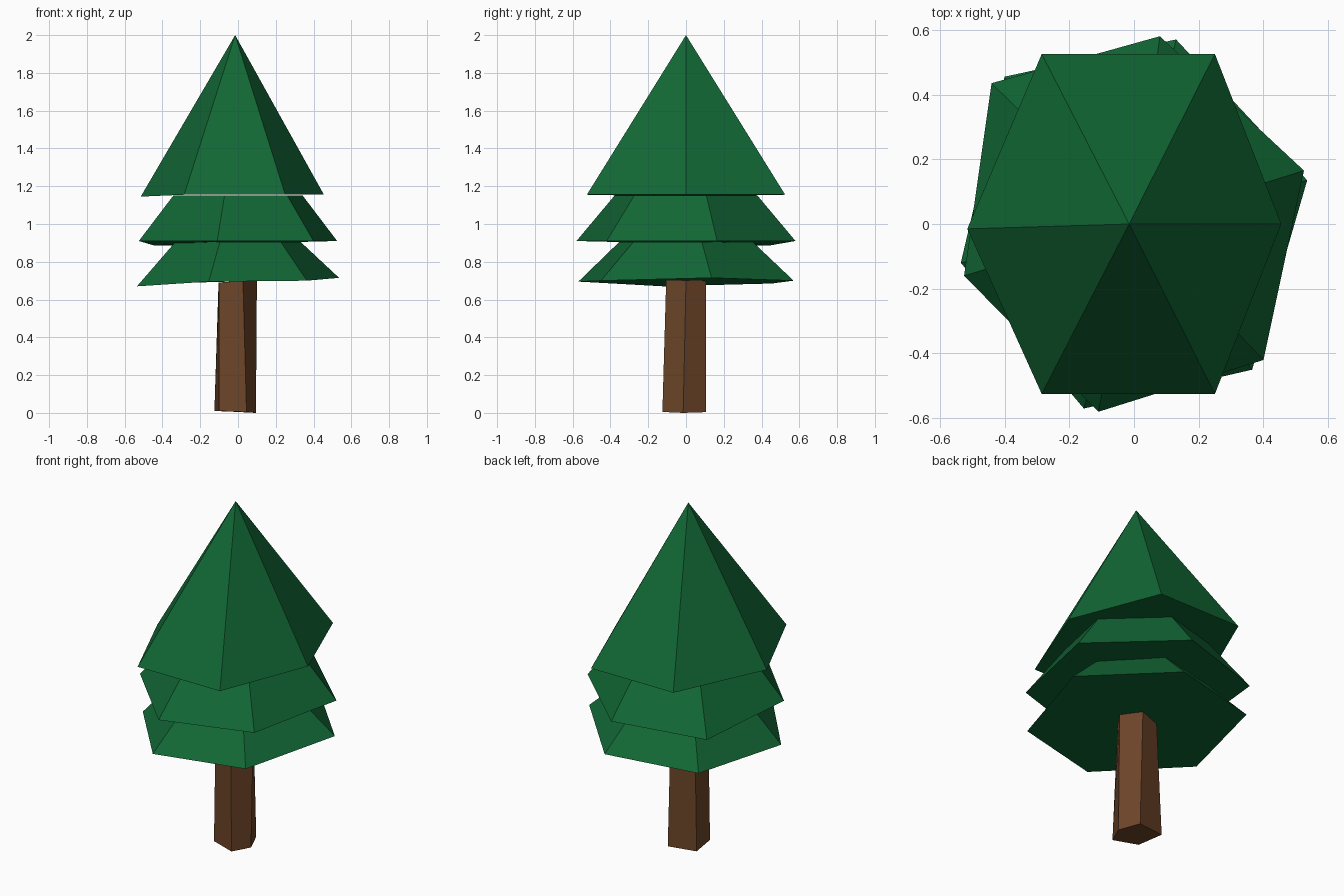
import bpy
import bmesh

if "Cube" in bpy.data.objects:
    bpy.data.objects.remove(bpy.data.objects["Cube"])


def material(name, rgb):
    m = bpy.data.materials.new(name)
    m.diffuse_color = (*rgb, 1.0)
    m.use_nodes = True
    m.node_tree.nodes["Principled BSDF"].inputs["Base Color"].default_value = m.diffuse_color
    return m


def loft(name, rings, mat, apex=None):
    """Flat-faced closed solid through equal-sized rings, bottom to top."""
    bm = bmesh.new()
    loops = [[bm.verts.new(p) for p in ring] for ring in rings]
    n = len(loops[0])
    for low, high in zip(loops, loops[1:]):
        for i in range(n):
            j = (i + 1) % n
            bm.faces.new((low[i], low[j], high[j], high[i]))
    bm.faces.new(loops[0][::-1])
    if apex:
        tip = bm.verts.new(apex)
        for i in range(n):
            bm.faces.new((loops[-1][i], loops[-1][(i + 1) % n], tip))
    else:
        bm.faces.new(loops[-1])
    bmesh.ops.recalc_face_normals(bm, faces=bm.faces)
    mesh = bpy.data.meshes.new(name)
    bm.to_mesh(mesh)
    bm.free()
    mesh.materials.append(mat)
    ob = bpy.data.objects.new(name, mesh)
    bpy.context.collection.objects.link(ob)
    return ob


def neck(ring, scale, z):
    """Narrowed copy of a tier's rim, where it meets the tier above."""
    return [(x * scale, y * scale, z) for x, y, _ in ring]


green = material("pine green", (0.0056, 0.135, 0.035))
brown = material("bark brown", (0.150, 0.059, 0.021))

# Hand-cut irregular rims of the three branch tiers, counter-clockwise
low_rim = [(0.535, 0.135, 0.715), (0.13, 0.57, 0.70), (-0.40, 0.455, 0.685),
           (-0.535, -0.12, 0.67), (-0.155, -0.57, 0.695), (0.365, -0.45, 0.70)]
mid_rim = [(0.525, 0.165, 0.91), (0.08, 0.58, 0.91), (-0.44, 0.435, 0.885),
           (-0.525, -0.16, 0.91), (-0.11, -0.58, 0.91), (0.40, -0.42, 0.91)]
top_rim = [(0.455, 0.0, 1.155), (0.25, 0.525, 1.155), (-0.285, 0.525, 1.155),
           (-0.515, -0.015, 1.145), (-0.285, -0.525, 1.155), (0.25, -0.525, 1.155)]

# Branch tiers, each skirt stepping out over the one below
loft("lower_branches", [low_rim, neck(low_rim, 0.62, 0.905)], green)
loft("middle_branches", [mid_rim, neck(mid_rim, 0.65, 1.152)], green)
loft("upper_branches", [top_rim], green, apex=(-0.015, 0.0, 2.0))

# Five-sided trunk, slightly twisted at the foot
foot = [(0.095, -0.015, 0.0), (0.045, 0.105, 0.004), (-0.125, 0.08, 0.01),
        (-0.10, -0.08, 0.01), (0.045, -0.125, 0.005)]
head = [(0.10, 0.0, 0.70), (0.026, 0.105, 0.70), (-0.103, 0.065, 0.69),
        (-0.10, -0.065, 0.69), (0.026, -0.105, 0.70)]
loft("trunk", [foot, head], brown)
